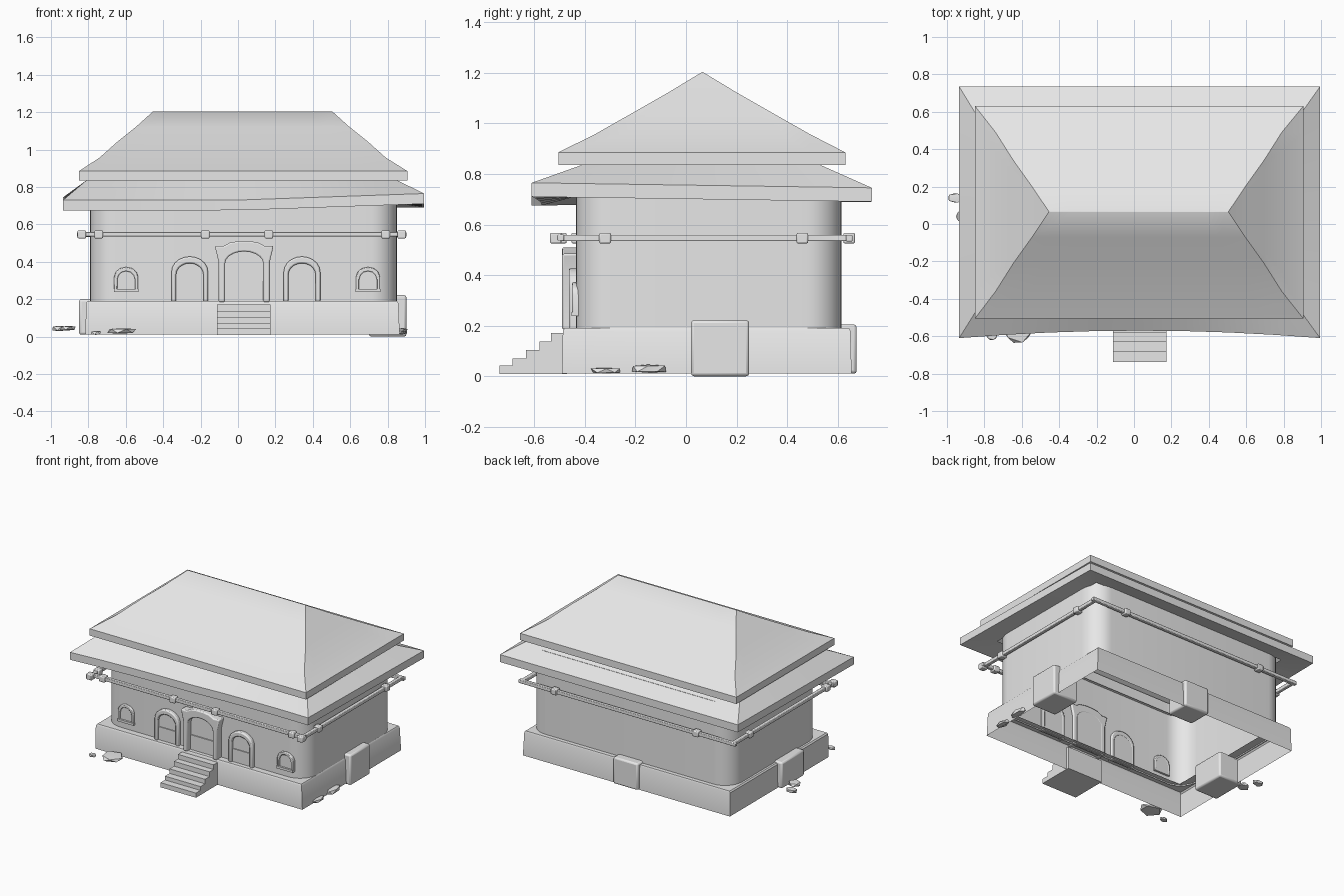
import bpy, bmesh, math, random
from mathutils import Vector, Matrix

random.seed(4)
if "Cube" in bpy.data.objects:
    bpy.data.objects.remove(bpy.data.objects["Cube"])

GREY = (0.8, 0.8, 0.8, 1)
stone = bpy.data.materials.new("pale_grey_stone")
stone.use_nodes = True
stone.diffuse_color = GREY
for node in stone.node_tree.nodes:
    if node.type == 'BSDF_PRINCIPLED':
        node.inputs["Base Color"].default_value = GREY
parts = []


def finish(name, bm, bevel=0.0):
    bmesh.ops.recalc_face_normals(bm, faces=bm.faces)
    mesh = bpy.data.meshes.new(name)
    bm.to_mesh(mesh)
    bm.free()
    mesh.materials.append(stone)
    obj = bpy.data.objects.new(name, mesh)
    bpy.context.collection.objects.link(obj)
    if bevel:
        mod = obj.modifiers.new("soft_edges", 'BEVEL')
        mod.width, mod.segments = bevel, 2
    parts.append(obj)
    return obj


def rect(x0, x1, y0, y1, z, n=1):
    """Rectangular ring, n segments on each side, starting at the front."""
    c = [Vector((x0, y0, z)), Vector((x1, y0, z)), Vector((x1, y1, z)), Vector((x0, y1, z))]
    return [c[i].lerp(c[(i + 1) % 4], k / n) for i in range(4) for k in range(n)]


def round_rect(x0, x1, y0, y1, z, r, n=8):
    out = []
    for i, (x, y) in enumerate([(x1 - r, y1 - r), (x0 + r, y1 - r), (x0 + r, y0 + r), (x1 - r, y0 + r)]):
        for k in range(n + 1):
            a = (i + k / n) * math.pi / 2
            out.append(Vector((x + r * math.cos(a), y + r * math.sin(a), z)))
    return out


def loft(name, rings, cap_first=False, cap_last=False):
    bm = bmesh.new()
    loops = [[bm.verts.new(p) for p in ring] for ring in rings]
    for a, b in zip(loops, loops[1:]):
        for i in range(len(a)):
            j = (i + 1) % len(a)
            bm.faces.new((a[i], a[j], b[j], b[i]))
    if cap_first:
        bm.faces.new(loops[0])
    if cap_last:
        bm.faces.new(loops[-1])
    bmesh.ops.remove_doubles(bm, verts=bm.verts, dist=0.0005)
    return finish(name, bm)


def box(name, x0, x1, y0, y1, z0, z1, bevel=0.0):
    bm = bmesh.new()
    bmesh.ops.create_cube(bm, size=1)
    for v in bm.verts:
        v.co = Vector(((x0 + x1) / 2 + v.co.x * (x1 - x0), (y0 + y1) / 2 + v.co.y * (y1 - y0),
                       (z0 + z1) / 2 + v.co.z * (z1 - z0)))
    return finish(name, bm, bevel)


def plate(name, outline, y_front, y_back, bevel=0.0):
    """Upright plate from an x-z outline."""
    bm = bmesh.new()
    face = bm.faces.new([bm.verts.new((x, y_front, z)) for x, z in outline])
    out = bmesh.ops.extrude_face_region(bm, geom=[face], use_keep_orig=True)
    for v in out["geom"]:
        if isinstance(v, bmesh.types.BMVert):
            v.co.y = y_back
    return finish(name, bm, bevel)


def arch(cx, half, z0, spring, top, n=10):
    arc = [(cx - half * math.cos(math.pi * k / n), spring + (top - spring) * math.sin(math.pi * k / n))
           for k in range(n + 1)]
    return [(cx - half, z0)] + arc + [(cx + half, z0)]


# Plinth and rounded walls, open underneath
WALL = (-0.79, 0.85, -0.435, 0.615)
loft("plinth", [rect(-0.815, 0.865, -0.49, 0.655, 0.01), rect(-0.813, 0.857, -0.487, 0.65, 0.18),
                rect(-0.805, 0.85, -0.48, 0.645, 0.19), rect(-0.73, 0.79, -0.4, 0.56, 0.19)])
loft("walls", [round_rect(*WALL, 0.18, 0.14), round_rect(*WALL, 0.8, 0.14)])

# Lower skirt roof with a bowed front eave and drooping corners
N = 8
EAVE = (-0.935, 0.995, -0.61, 0.735)


def eave(lift):
    ring = rect(*EAVE, 0, N)
    for p in ring:
        back = (p.y - EAVE[2]) / (EAVE[3] - EAVE[2])
        p.z = (0.675 + 0.035 * max(0, p.x)) * (1 - back) + 0.69 * back + lift
        if back < 0.001:
            p.y += 0.04 * (1 - min(1, abs(p.x - 0.03) / 0.96) ** 2)
    return ring


loft("lower_roof", [rect(-0.77, 0.83, -0.42, 0.6, 0.715, N), eave(0), eave(0.055),
                    rect(-0.81, 0.85, -0.41, 0.53, 0.836, N)])

# Upper hipped roof with slightly hollow slopes
TOP = (-0.85, 0.905, -0.505, 0.63)
loft("upper_roof", [rect(*TOP, 0.835, N), rect(*TOP, 0.885, N), rect(-0.74, 0.79, -0.36, 0.49, 0.957, N),
                    rect(-0.645, 0.695, -0.21, 0.34, 1.042, N), rect(-0.545, 0.595, -0.07, 0.2, 1.122, N),
                    rect(-0.455, 0.505, 0.064, 0.066, 1.203, N)], cap_first=True, cap_last=True)

# Front stairs
for i, (y, z) in enumerate(zip((-0.737, -0.685, -0.632, -0.58, -0.534), (0.042, 0.07, 0.103, 0.138, 0.172))):
    box(f"step_{i + 1}", -0.113, 0.175, y, -0.47, 0.008, z)

# Buttresses on the sides and back
box("left_buttress", 0.7, 0.9, 0.02, 0.25, 0, 0.222, 0.012)
box("right_buttress", -0.85, -0.66, -0.16, 0.1, 0.01, 0.2, 0.012)
box("back_buttress", -0.08, 0.12, 0.5, 0.675, 0.01, 0.205, 0.012)

# Doors: a large central one and one on each side
cx = 0.033
half_cap = [(0.137, 0.185), (0.137, 0.4), (0.157, 0.485), (0.11, 0.484), (0.075, 0.503), (0.03, 0.51)]
cap = [(cx - x, z) for x, z in half_cap] + [(cx + x, z) for x, z in reversed(half_cap)]
plate("main_door_frame", cap + arch(cx, 0.102, 0.185, 0.39, 0.455)[::-1], -0.49, -0.42, 0.008)
plate("main_door", arch(cx, 0.106, 0.185, 0.39, 0.459), -0.445, -0.42)
box("main_door_panel", cx - 0.1, cx + 0.1, -0.453, -0.43, 0.185, 0.297)
for side, dx in (("right", -0.258), ("left", 0.342)):
    plate(f"{side}_door_frame", arch(dx, 0.098, 0.185, 0.345, 0.428)
          + arch(dx, 0.073, 0.185, 0.33, 0.392)[::-1], -0.463, -0.42, 0.008)
    plate(f"{side}_door", arch(dx, 0.076, 0.185, 0.33, 0.394), -0.442, -0.42)
    box(f"{side}_door_panel", dx - 0.072, dx + 0.072, -0.449, -0.43, 0.185, 0.285)

# Small arched windows with sills
for side, wx in (("right", -0.598), ("left", 0.695)):
    plate(f"{side}_window_frame", arch(wx, 0.064, 0.245, 0.32, 0.372, 6)
          + arch(wx, 0.047, 0.255, 0.305, 0.35, 6)[::-1], -0.45, -0.42, 0.005)
    plate(f"{side}_window_pane", arch(wx, 0.05, 0.25, 0.305, 0.352, 6), -0.439, -0.42)
    box(f"{side}_window_sill", wx - 0.066, wx + 0.066, -0.453, -0.42, 0.238, 0.255)

# Rail around the walls with its clamps
RX0, RX1, RY0, RY1 = -0.835, 0.875, -0.495, 0.645
T = 0.013
box("front_rail", RX0 - 0.025, RX1 + 0.025, RY0 - T, RY0 + T, 0.535, 0.56, 0.004)
box("back_rail", RX0 - 0.025, RX1 + 0.025, RY1 - T, RY1 + T, 0.533, 0.558, 0.004)
box("left_rail", RX1 - T, RX1 + T, RY0 - 0.04, RY1 + 0.01, 0.534, 0.559, 0.004)
box("right_rail", RX0 - T, RX0 + T, RY0 - 0.04, RY1 + 0.01, 0.534, 0.559, 0.004)
clamps = [(x, RY0) for x in (-0.745, -0.175, 0.165, 0.79)] + [(x, RY1) for x in (-0.54, 0.61)]
clamps += [(RX1, y) for y in (-0.32, 0.46)] + [(RX0, y) for y in (-0.43, 0.46)]
clamps += [(RX0, RY0 - 0.02), (RX1, RY0 - 0.02)]
for i, (x, y) in enumerate(clamps):
    box(f"rail_clamp_{i + 1}", x - 0.023, x + 0.023, y - 0.023, y + 0.023, 0.525, 0.567, 0.006)

# Loose stones lying round the plinth: centre x, y, z and half sizes
stones = [(-0.955, 0.14, 0.043, 0.045, 0.028, 0.018), (-0.91, 0.04, 0.045, 0.045, 0.045, 0.015),
          (-0.62, -0.57, 0.03, 0.085, 0.075, 0.018), (-0.76, -0.6, 0.02, 0.03, 0.022, 0.013),
          (0.87, -0.315, 0.022, 0.03, 0.065, 0.014), (0.88, -0.15, 0.03, 0.03, 0.077, 0.02)]
for i, (x, y, z, sx, sy, sz) in enumerate(stones):
    bm = bmesh.new()
    bmesh.ops.create_icosphere(bm, subdivisions=1, radius=1)
    for v in bm.verts:
        v.co *= random.uniform(0.9, 1.1)
        v.co.z = max(-0.8, min(0.8, v.co.z * 1.3))
    bmesh.ops.transform(bm, matrix=Matrix.Translation((x, y, z)) @ Matrix.Diagonal((sx, sy, sz, 1)),
                        verts=bm.verts)
    finish(f"loose_stone_{i + 1}", bm)

# Smooth shading with crisp edges
bpy.ops.object.select_all(action='DESELECT')
for obj in parts:
    obj.select_set(True)
bpy.context.view_layer.objects.active = parts[0]
bpy.ops.object.shade_smooth_by_angle(angle=math.radians(35))
